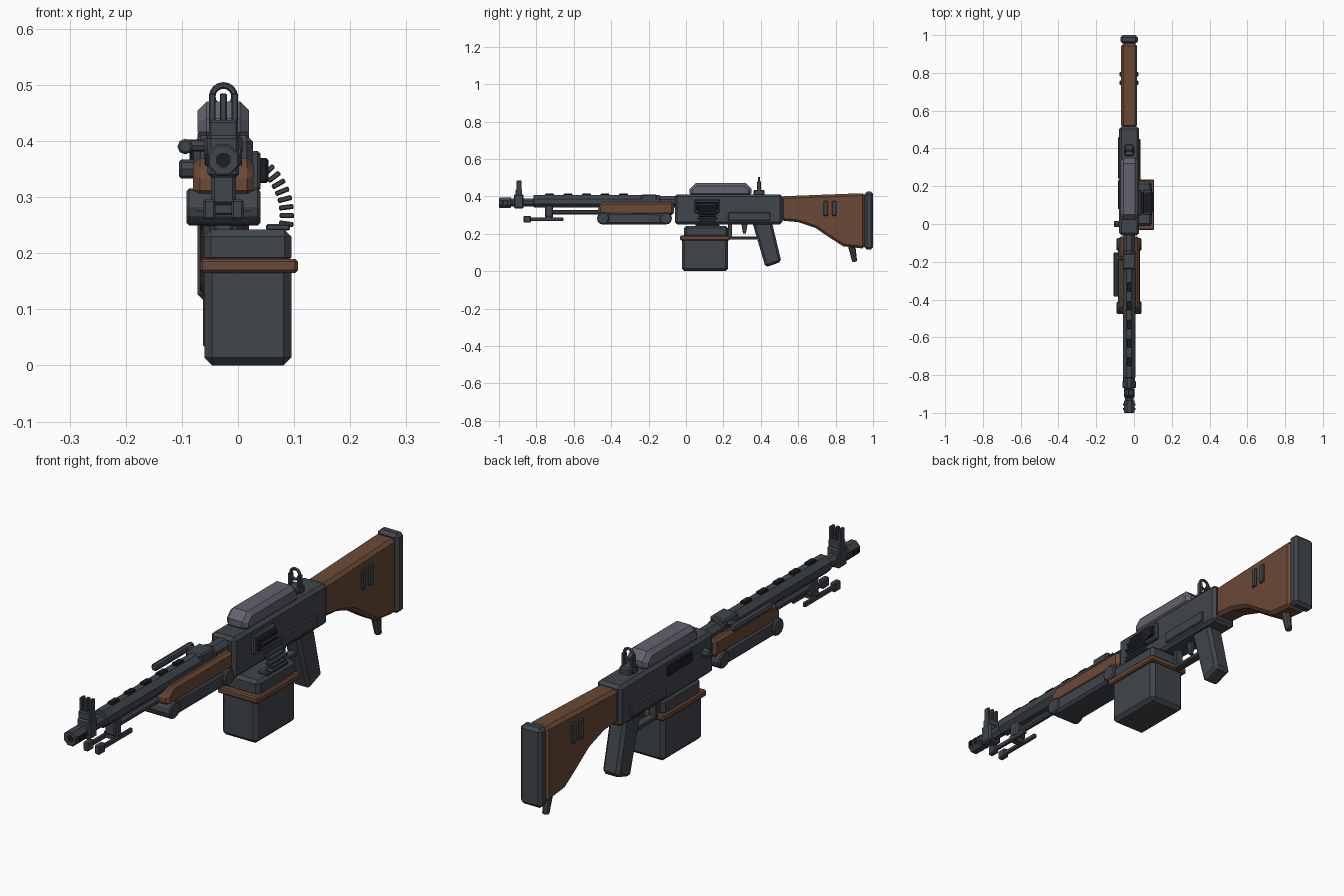
import bpy, bmesh, math
from mathutils import Vector

cube = bpy.data.objects.get("Cube")
if cube:
    bpy.data.objects.remove(cube, do_unlink=True)


def material(name, r, g, b):
    m = bpy.data.materials.new(name)
    m.use_nodes = True
    m.diffuse_color = (r, g, b, 1)
    m.node_tree.nodes["Principled BSDF"].inputs["Base Color"].default_value = (r, g, b, 1)
    return m


steel = material("dark blue grey steel", .051, .061, .071)
wood = material("brown wood", .145, .066, .037)
cover = material("violet grey steel", .125, .122, .155)
black = material("near black", .012, .014, .016)
MID = -.026  # centre line of the gun in x


def finish(name, bm, mat, bevel):
    bmesh.ops.recalc_face_normals(bm, faces=bm.faces)
    mesh = bpy.data.meshes.new(name)
    bm.to_mesh(mesh)
    bm.free()
    mesh.materials.append(mat)
    ob = bpy.data.objects.new(name, mesh)
    bpy.context.collection.objects.link(ob)
    if bevel:
        mod = ob.modifiers.new("edge bevel", 'BEVEL')
        mod.width = bevel
        mod.segments = 1
        mod.limit_method = 'ANGLE'
        mod.angle_limit = math.radians(50)
    return ob


def prism(name, mat, x0, x1, profile, bevel=.008):
    """Side profile of (y, z) points swept across x."""
    bm = bmesh.new()
    face = bm.faces.new([bm.verts.new((x0, y, z)) for y, z in profile])
    new = bmesh.ops.extrude_face_region(bm, geom=[face])["geom"]
    moved = [v for v in new if isinstance(v, bmesh.types.BMVert)]
    bmesh.ops.translate(bm, verts=moved, vec=(x1 - x0, 0, 0))
    return finish(name, bm, mat, bevel)


def box(name, mat, x0, x1, y0, y1, z0, z1, bevel=.006):
    return prism(name, mat, x0, x1, [(y0, z0), (y1, z0), (y1, z1), (y0, z1)], bevel)


def centred(name, mat, half, y0, y1, z0, z1, bevel=.006):
    return box(name, mat, MID - half, MID + half, y0, y1, z0, z1, bevel)


def rod(name, mat, start, end, r, sides=8, bevel=0, r_end=None):
    start, end = Vector(start), Vector(end)
    axis = end - start
    bm = bmesh.new()
    bmesh.ops.create_cone(bm, cap_ends=True, segments=sides, radius1=r,
                          radius2=r_end or r, depth=axis.length)
    ob = finish(name, bm, mat, bevel)
    ob.rotation_euler = axis.to_track_quat('Z', 'Y').to_euler()
    ob.location = (start + end) / 2
    return ob


def barrel(name, mat, y0, y1, z, r, bevel=0):
    ob = rod(name, mat, (MID, y0, z), (MID, y1, z), r, 8, bevel)
    for v in ob.data.vertices:  # turn so that a flat side is on top
        x, y = v.co.x, v.co.y
        c, s = math.cos(math.pi / 8), math.sin(math.pi / 8)
        v.co.x, v.co.y = x * c - y * s, x * s + y * c
    return ob


# Receiver and top cover
centred("receiver", steel, .053, -.06, .515, .25, .41, .012)
prism("top_cover", cover, MID - .046, MID + .046,
      [(.02, .40), (.35, .40), (.35, .44), (.32, .47), (.05, .47), (.02, .44)], .016)
box("right_lower_plate", steel, .02, .034, .225, .45, .27, .315, .004)
box("left_lower_plate", steel, -.086, -.07, .24, .46, .27, .315, .004)
box("left_port", black, -.086, -.07, .08, .23, .345, .385, .003)
rod("charging_handle", steel, (-.07, .0, .35), (-.105, .0, .35), .017, 8, .004)

# Rear sight
centred("rear_sight_base", steel, .024, .36, .42, .40, .435)
for side in (-1, 1):
    x = MID + side * .02
    box("rear_sight_post", steel, x - .006, x + .006, .38, .40, .43, .48, .002)
bpy.ops.mesh.primitive_torus_add(major_segments=16, minor_segments=6, major_radius=.02,
                                 minor_radius=.006, location=(MID, .39, .479),
                                 rotation=(math.pi / 2, 0, 0))
ring = bpy.context.object
ring.name = "rear_sight_ring"
ring.data.materials.append(steel)
rod("rear_sight_knob", steel, (MID - .028, .39, .42), (MID + .028, .39, .42), .013)

# Stock, butt plate and sling peg
prism("stock", wood, MID - .042, MID + .042,
      [(.51, .27), (.60, .262), (.69, .232), (.77, .178), (.84, .133), (.955, .12),
       (.955, .416), (.90, .415), (.51, .40)], .012)
centred("butt_plate", steel, .046, .955, 1, .115, .425, .012)
for y in (.735, .78):
    centred("stock_slot_bar", steel, .05, y, y + .025, .295, .375, .004)
rod("stock_peg", steel, (MID, .885, .14), (MID, .902, .05), .02, 8, .003, .013)

# Grip and trigger
prism("grip", steel, MID - .036, MID + .036,
      [(.355, .26), (.46, .26), (.51, .05), (.425, .02)], .012)
prism("trigger", steel, MID - .008, MID + .008,
      [(.295, .26), (.33, .26), (.32, .2), (.305, .2)], .003)
centred("trigger_guard", steel, .016, .23, .38, .168, .184, .003)
centred("trigger_guard_front", steel, .016, .225, .245, .168, .26, .003)

# Ammunition box
box("ammo_box", steel, -.06, .095, -.022, .225, 0, .18, .014)
box("ammo_box_lid", steel, -.06, .095, -.01, .225, .18, .242, .012)
box("ammo_box_band", wood, -.068, .107, -.032, .235, .165, .19, .005)
box("ammo_box_mouth", steel, .05, .093, .05, .18, .24, .252, .003)

# Feed tray and curved belt
box("feed_frame", steel, .02, .04, .045, .18, .31, .382, .005)
box("feed_opening", black, .03, .054, .055, .17, .325, .37, .004)
LINKS = 10
for i in range(LINKS):
    t = i / (LINKS - 1)
    a = math.radians(-8 + 68 * t)
    direction = Vector((math.cos(a), 0, math.sin(a)))
    mid = Vector((-.025, 0, .268)) + direction * .112
    inset = .008 * (i % 2)
    link = box("belt_round", steel, -.013, .013, .062 + inset, .168 - inset, -.0045, .0045, .002)
    link.rotation_euler.y = -a
    link.location = mid

# Handguard
prism("handguard_wood", wood, MID - .054, MID + .054,
      [(-.47, .30), (-.065, .30), (-.065, .37), (-.44, .37), (-.47, .345)], .012)
prism("handguard_lower", steel, MID - .058, MID + .058,
      [(-.46, .25), (-.10, .25), (-.08, .28), (-.08, .31), (-.44, .315), (-.48, .285)], .01)
for y in (-.443, -.108):
    rod("handguard_pin", steel, (MID - .066, y, .282), (MID + .066, y, .282), .033, 12, .005)

# Barrel, shroud and muzzle
barrel("rear_barrel", steel, -.2, -.05, .37, .033)
barrel("barrel_shroud", steel, -.815, -.14, .373, .036, .003)
barrel("front_barrel", steel, -.95, -.8, .367, .024)
barrel("muzzle", steel, -1, -.935, .366, .03, .003)
barrel("muzzle_bore", black, -1.0, -.95, .366, .014).location.y -= .0005
for y in (-.98, -.955):
    centred("muzzle_vent", black, .033, y - .006, y + .006, .356, .376, 0)
for i in range(5):
    y = -.73 + i * .099
    centred("shroud_vent", black, .012, y - .023, y + .023, .40, .415, .003)

# Front sight
centred("front_sight_block", steel, .028, -.92, -.868, .335, .41)
centred("front_sight_base", steel, .026, -.912, -.876, .40, .437, .004)
for offset in (-.02, 0, .02):
    x = MID + offset
    box("front_sight_post", steel, x - .006, x + .006, -.905, -.88, .43, .485, .002)

# Gas tube and folded bipod
barrel("gas_tube", steel, -.74, -.45, .315, .014)
centred("bipod_bracket", steel, .022, -.755, -.71, .285, .355)
centred("bipod_crossbar", steel, .03, -.75, -.72, .268, .295, .004)
for side in (-1, 1):
    x = MID + side * .025
    box("bipod_leg", steel, x - .007, x + .007, -.86, -.655, .268, .286, .003)
    box("bipod_foot", steel, x - .011, x + .011, -.868, -.83, .26, .296, .004)

# Side carrying handle
centred("handle_clamp", steel, .034, -.24, -.155, .375, .41)
rod("handle_arm", steel, (MID, -.18, .392), (-.095, -.18, .392), .011)
rod("carry_handle", steel, (-.094, -.385, .39), (-.094, -.15, .39), .014, 8, .004)
